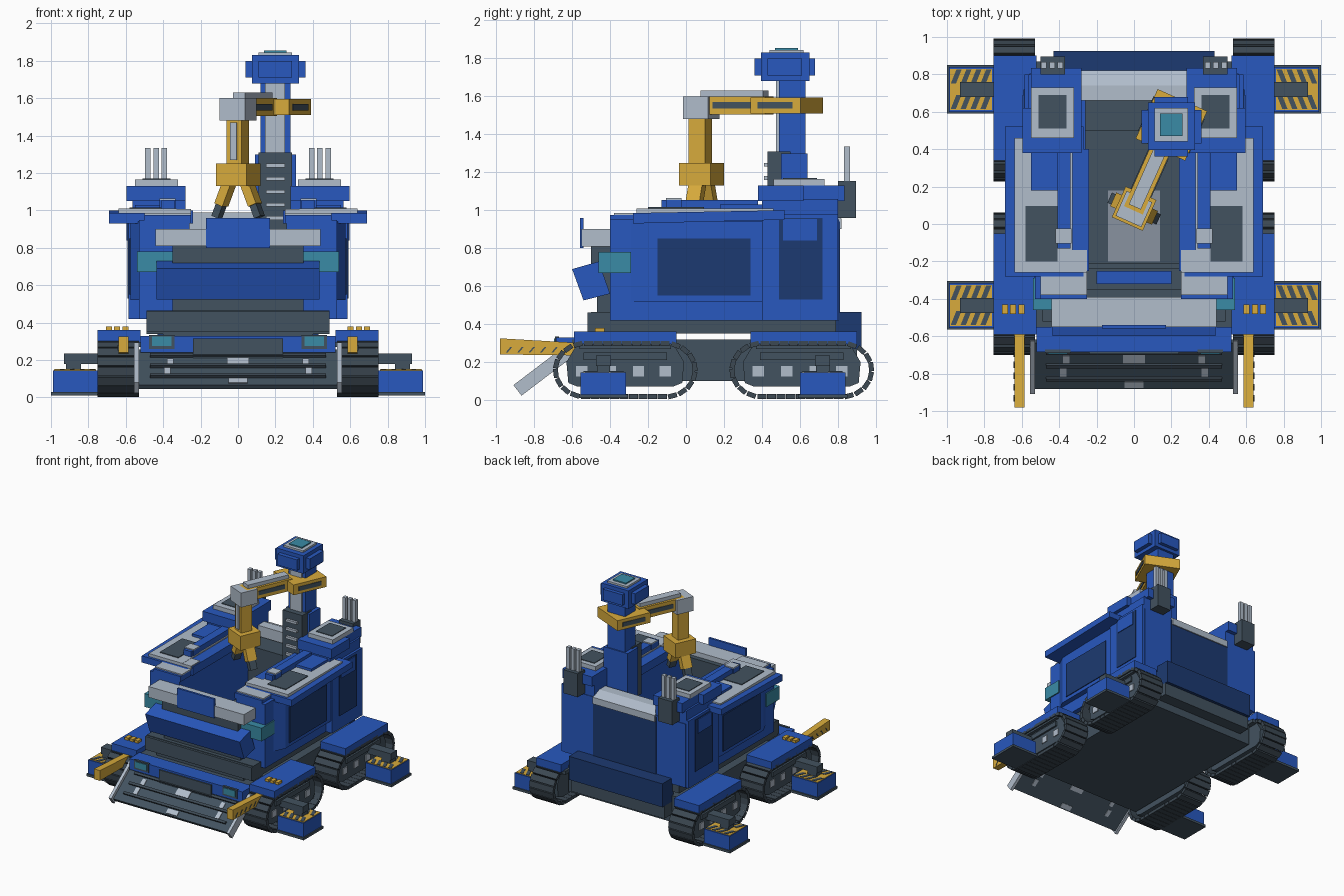
import bpy, bmesh, math
from mathutils import Matrix, Vector

cube = bpy.data.objects.get("Cube")
if cube:
    bpy.data.objects.remove(cube)

def material(name, rgb):
    m = bpy.data.materials.new(name)
    m.use_nodes = True
    m.diffuse_color = (*rgb, 1)
    m.node_tree.nodes["Principled BSDF"].inputs["Base Color"].default_value = (*rgb, 1)
    return m

BLUE = material("blue paint", (0.021, 0.098, 0.52))
NAVY = material("navy panel", (0.012, 0.042, 0.165))
GREY = material("light grey", (0.44, 0.51, 0.60))
MID = material("mid grey", (0.25, 0.29, 0.35))
DARK = material("dark grey", (0.055, 0.085, 0.115))
TREAD = material("tread grey", (0.045, 0.065, 0.085))
GOLD = material("yellow paint", (0.69, 0.41, 0.045))
TEAL = material("teal glass", (0.042, 0.26, 0.38))

def finish(name, bm, mat):
    bmesh.ops.recalc_face_normals(bm, faces=bm.faces)
    me = bpy.data.meshes.new(name)
    bm.to_mesh(me)
    bm.free()
    me.materials.append(mat)
    ob = bpy.data.objects.new(name, me)
    bpy.context.collection.objects.link(ob)

def add_cube(bm, matrix, size):
    bmesh.ops.create_cube(bm, size=1, matrix=matrix @ Matrix.Diagonal((*size, 1)))

def mirrored(bm, flip):
    if flip:
        bmesh.ops.scale(bm, vec=(-1, 1, 1), verts=bm.verts)
    return bm

def box(name, x, y, z, mat, pair=False, matrix=Matrix()):
    """Box from (min, max) ranges; pair adds the copy on the other side."""
    for flip in ((False, True) if pair else (False,)):
        bm = bmesh.new()
        c = Vector((sum(x) / 2, sum(y) / 2, sum(z) / 2))
        add_cube(bm, matrix @ Matrix.Translation(c), (x[1] - x[0], y[1] - y[0], z[1] - z[0]))
        label = name if not pair else ("right_" if flip else "left_") + name
        finish(label, mirrored(bm, flip), mat)

def prism(name, pts, lo, hi, axis, mat, pair=False):
    """Extrude a polygon along x (pts are y, z) or z (pts are x, y)."""
    put = {"x": lambda a, b, d: (d, a, b), "z": lambda a, b, d: (a, b, d)}[axis]
    for flip in ((False, True) if pair else (False,)):
        bm = bmesh.new()
        rings = [[bm.verts.new(put(a, b, d)) for a, b in pts] for d in (lo, hi)]
        for r in rings:
            bm.faces.new(r)
        n = len(pts)
        for i in range(n):
            bm.faces.new((rings[0][i], rings[0][(i + 1) % n], rings[1][(i + 1) % n], rings[1][i]))
        finish(name if not pair else ("right_" if flip else "left_") + name, mirrored(bm, flip), mat)

# Chassis and skirt
box("chassis", (-.52, .52), (-.6, .8), (.1, .32), DARK)
box("chassis_post_front", (-.4, .4), (-.5, -.1), (.3, .37), DARK)
box("chassis_post_rear", (-.4, .4), (.4, .78), (.3, .37), DARK)
box("skirt", (-.49, .49), (-.52, .79), (.35, .46), DARK)
box("rear_bumper", (-.43, .43), (.78, .925), (.27, .465), NAVY)
box("rear_underbox", (-.43, .43), (.79, .9), (.165, .27), DARK)

# Hull walls around an open bay
box("hull_side", (.26, .53), (-.4, .8), (.42, .95), BLUE, True)
prism("side_pod", [(.5, -.4), (.53, -.29), (.575, -.2), (.575, .4), (.5, .4)], .52, .94, "z", BLUE, True)
box("rear_side_pod", (.5, .585), (.4, .8), (.42, .98), BLUE, True)
box("side_panel", (.57, .582), (-.15, .34), (.55, .85), NAVY, True)
box("side_door", (.58, .591), (.49, .72), (.53, .96), NAVY, True)
box("door_window", (.585, .597), (.51, .69), (.84, .955), BLUE, True)
box("rear_wall", (-.56, .56), (.75, .805), (.42, .95), BLUE)
box("rear_panel", (-.29, .29), (.8, .811), (.46, .94), NAVY)
prism("rear_ramp", [(.66, .9), (.82, .9), (.82, .955), (.74, .99), (.66, .99)], -.285, .285, "x", GREY)
box("bay_floor", (-.27, .27), (-.38, .76), (.42, .5), DARK)
box("bay_plate", (-.14, .14), (-.2, .18), (.5, .508), MID)
box("bay_rear_block", (-.26, .26), (.5, .76), (.45, .89), DARK)
box("bay_front_step", (-.2, .2), (-.32, -.25), (.45, .7), BLUE)
box("bay_front_sill", (-.24, .24), (-.24, -.21), (.49, .56), DARK)
box("bay_front_wall", (-.27, .27), (-.42, -.35), (.42, .86), DARK)

# Front face
box("nose_upper", (-.35, .35), (-.5, -.38), (.7, .82), DARK)
box("nose_lower", (-.35, .35), (-.47, -.38), (.42, .72), DARK)
box("nose_base", (-.49, .49), (-.5, -.38), (.34, .465), DARK)
box("brow_bar", (-.44, .44), (-.55, -.39), (.81, .9), GREY)
box("badge_plate", (-.17, .17), (-.558, -.54), (.8, .96), BLUE)
prism("nose_guard", [(-.6, .69), (-.46, .73), (-.4, .56), (-.54, .525)], -.435, .435, "x", BLUE)
box("corner_lamp", (.35, .54), (-.46, -.29), (.67, .78), TEAL, True)
box("front_bumper", (-.52, .52), (-.685, -.55), (.24, .33), BLUE)
box("bumper_core", (-.24, .24), (-.695, -.55), (.2, .315), DARK)
box("headlamp_frame", (.34, .475), (-.69, -.67), (.26, .335), DARK, True)
box("headlamp", (.355, .46), (-.695, -.68), (.275, .325), TEAL, True)

# Dozer blade, built flat and tilted about its lower edge
tilt = Matrix.Translation((0, -.87, .052)) @ Matrix.Rotation(math.atan2(.19, .25), 4, "X")
box("blade", (-.53, .53), (0, .31), (-.01, .02), DARK, matrix=tilt)
for i, v in enumerate((.06, .15, .24)):
    box(f"blade_rib_{i}", (-.47, .47), (v, v + .02), (.015, .035), TREAD, matrix=tilt)
box("blade_cheek", (.53, .555), (-.015, .34), (-.025, .045), GREY, True, tilt)
box("blade_wear_plate", (-.06, .06), (.175, .235), (-.015, .026), GREY, matrix=tilt)
box("blade_lower_plate", (-.05, .05), (.01, .05), (-.015, .026), GREY, matrix=tilt)
box("blade_side_plate", (.36, .395), (.085, .145), (-.015, .026), GREY, True, tilt)
box("blade_side_plate_upper", (.345, .38), (.175, .225), (-.015, .026), GREY, True, tilt)

# Track pods, fenders and outriggers
def track_point(t, cy):
    """Point and direction on a rounded belt, t from 0 to 1."""
    straight, rad, sq = .42, .14, 1.12
    arc = math.pi * rad
    d = t * 2 * (straight + arc)
    side = 1
    if d >= straight + arc:
        d -= straight + arc
        side = -1
    if d < straight:
        y, z, a = d - straight / 2, -rad, 0
    else:
        a = (d - straight) / rad
        y, z = straight / 2 + rad * sq * math.sin(a), -rad * math.cos(a)
    return cy + side * y, .158 + side * z, a if side > 0 else a + math.pi

for tag, cy, oy, fy in (("front", -.32, -.435, (-.59, -.05)), ("rear", .61, .72, (.34, .9))):
    for flip in (False, True):
        bm = bmesh.new()
        for i in range(34):
            y, z, a = track_point(i / 34, cy)
            add_cube(bm, Matrix.Translation((.64, y, z)) @ Matrix.Rotation(a, 4, "X"), (.22, .048, .026))
        finish(("right_" if flip else "left_") + tag + "_tread", mirrored(bm, flip), TREAD)
    w = [(-.3, .09), (-.25, .07), (.25, .07), (.3, .09), (.31, .2), (.26, .285), (-.26, .285), (-.31, .2)]
    prism(tag + "_track_frame", [(cy + a, b) for a, b in w], .54, .715, "x", DARK, True)
    box(tag + "_frame_rail", (.71, .73), (cy - .22, cy + .22), (.21, .25), DARK, True)
    for i, d in enumerate((-.23, -.08, .07, .21)):
        box(f"{tag}_frame_lug_{i}", (.71, .722), (cy + d - .03, cy + d + .03), (.125, .18), GREY, True)
    box(tag + "_fender", (.52, .75), fy, (.295, .36), BLUE, True)
    box(tag + "_fender_lip", (.5, .74), (fy[0] + .03, fy[1] - .03), (.27, .3), DARK, True)
    # Outrigger foot with striped top
    y0, y1 = oy - .12, oy + .12
    box(tag + "_outrigger_arm", (.7, .93), (oy - .04, oy + .04), (.18, .235), DARK, True)
    box(tag + "_outrigger_post", (.84, .92), (oy - .035, oy + .035), (.14, .2), DARK, True)
    box(tag + "_foot", (.752, .99), (y0, y1), (.03, .145), BLUE, True)
    box(tag + "_foot_base", (.745, 1.0), (y0 - .01, y1 + .01), (.01, .03), DARK, True)
    box(tag + "_foot_plate", (.76, .985), (y0 + .01, y1 - .01), (.143, .149), GOLD, True)
    for row, (a, b) in enumerate(((y0 + .015, oy - .03), (oy + .03, y1 - .015))):
        for i in range(4):
            x = .763 + i * .053
            prism(f"{tag}_foot_stripe_{row}_{i}", [(x + .03, a), (x + .058, a), (x + .028, b), (x, b)],
                  .147, .152, "z", DARK, True)

for i in range(3):
    x = .585 + i * .045
    box(f"marker_light_{i}", (x, x + .032), (-.48, -.43), (.355, .38), GOLD, True)
prism("push_arm", [(-.98, .24), (-.55, .235), (-.55, .3), (-.98, .325)], .585, .64, "x", GOLD, True)
for i in range(6):
    y = -.95 + i * .06
    prism(f"push_arm_stripe_{i}", [(y, .25), (y + .01, .25), (y + .035, .28), (y + .025, .28)],
          .638, .643, "x", DARK, True)

# Roof decks
prism("roof_slab", [(-.28, .93), (.52, .95), (.52, 1.0), (-.28, .985)], .27, .69, "x", BLUE, True)
box("roof_nose", (.25, .5), (-.4, -.26), (.93, .975), BLUE, True)
box("roof_nose_plate", (.25, .5), (-.38, -.26), (.975, .985), GREY, True)
box("bay_rim", (.24, .33), (-.25, .4), (.93, 1.0), BLUE, True)
box("roof_plate", (.33, .64), (-.26, .46), (.98, 1.01), GREY, True)
box("roof_plate_front", (.25, .64), (-.26, -.14), (.98, 1.008), GREY, True)
box("roof_hatch", (.41, .58), (-.2, .095), (1.0, 1.016), DARK, True)
box("roof_rail", (.34, .41), (-.13, .38), (1.0, 1.055), BLUE, True)
box("roof_block", (.335, .42), (-.105, -.025), (1.0, 1.055), BLUE, True)
box("roof_block_cap", (.335, .42), (-.105, -.025), (1.055, 1.064), GREY, True)
box("roof_step", (.36, .55), (.18, .4), (1.0, 1.03), BLUE, True)

# Rear turrets with hatches and antennas
box("turret_base", (.28, .565), (.4, .8), (.94, 1.06), BLUE, True)
box("turret_cap", (.28, .595), (.38, .62), (1.05, 1.13), BLUE, True)
box("turret_cap_rear", (.28, .55), (.6, .835), (1.05, 1.13), BLUE, True)
box("turret_ring", (.32, .55), (.46, .73), (1.13, 1.165), GREY, True)
box("turret_hatch", (.36, .51), (.51, .69), (1.16, 1.17), DARK, True)
box("antenna_base", (.37, .5), (.8, .895), (.96, 1.155), DARK, True)
for i in range(3):
    x = .379 + i * .044
    box(f"antenna_rod_{i}", (x, x + .03), (.832, .865), (1.1, 1.335), GREY, True)

# Lookout column and head
box("column", (.12, .28), (.49, .63), (.88, 1.7), BLUE)
box("column_shoulder", (.09, .31), (.5, .64), (.88, 1.3), BLUE)
box("column_strip", (.145, .25), (.475, .5), (1.3, 1.69), GREY)
box("column_base", (.11, .29), (.43, .55), (.88, 1.31), DARK)
for i in range(5):
    z = .95 + i * .07
    box(f"ladder_rung_{i}", (.15, .25), (.41, .44), (z, z + .02), GREY)
box("head", (.075, .325), (.395, .65), (1.68, 1.83), BLUE)
box("head_side_panels", (.04, .36), (.43, .61), (1.71, 1.8), BLUE)
box("head_end_panels", (.11, .29), (.36, .68), (1.71, 1.8), BLUE)
box("head_ring", (.11, .29), (.44, .62), (1.83, 1.845), GREY)
box("head_window", (.14, .26), (.47, .59), (1.84, 1.855), TEAL)

# Crane arm; local -y points along the boom
swing = Matrix.Translation((.2, .53, 0)) @ Matrix.Rotation(math.radians(-24), 4, "Z")
box("crane_collar", (-.145, .145), (-.145, .145), (1.51, 1.595), GOLD, matrix=swing)
box("collar_inset", (-.15, .15), (-.1, .1), (1.535, 1.57), DARK, matrix=swing)
box("boom", (-.055, .055), (-.5, -.1), (1.505, 1.6), GOLD, matrix=swing)
box("boom_inset", (-.06, .06), (-.4, -.17), (1.535, 1.57), DARK, matrix=swing)
box("boom_top", (-.035, .035), (-.48, -.12), (1.6, 1.63), GREY, matrix=swing)
box("elbow", (-.075, .075), (-.565, -.42), (1.48, 1.6), GREY, matrix=swing)
box("forearm", (-.045, .045), (-.545, -.45), (1.24, 1.49), GOLD, matrix=swing)
box("forearm_strip", (-.018, .018), (-.555, -.54), (1.27, 1.47), GREY, matrix=swing)
box("wrist", (-.09, .09), (-.58, -.4), (1.13, 1.25), GOLD, matrix=swing)
for tag, s in (("left", 1), ("right", -1)):
    hinge = swing @ Matrix.Translation((s * .05, -.49, 1.15)) @ Matrix.Rotation(s * math.radians(-22), 4, "Y")
    box(tag + "_finger", (-.025, .025), (-.04, .04), (-.13, .01), GOLD, matrix=hinge)
    box(tag + "_fingertip", (-.02, .02), (-.03, .03), (-.2, -.12), DARK, matrix=hinge)
